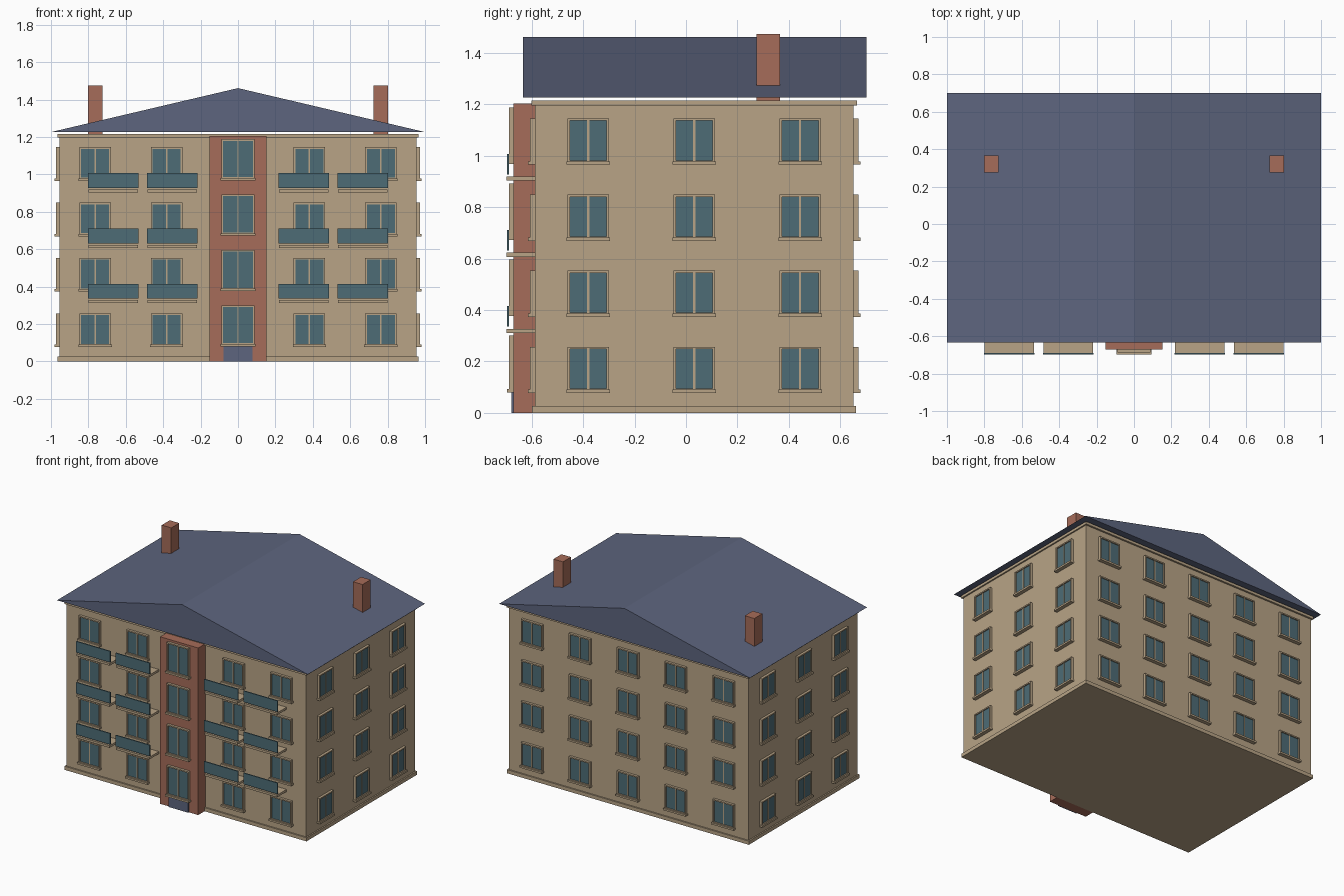
import bpy, bmesh, math
from mathutils import Matrix, Vector

if "Cube" in bpy.data.objects:
    bpy.data.objects.remove(bpy.data.objects["Cube"])


def material(name, rgb):
    m = bpy.data.materials.new(name)
    m.diffuse_color = (*rgb, 1)
    m.use_nodes = True
    m.node_tree.nodes["Principled BSDF"].inputs["Base Color"].default_value = m.diffuse_color
    return m


TAN = material("tan plaster", (0.48, 0.37, 0.24))
BRICK = material("red brick", (0.38, 0.15, 0.10))
SLATE = material("slate blue", (0.11, 0.13, 0.21))
TEAL = material("teal glass", (0.075, 0.15, 0.18))


def boxes(name, mat, specs):
    """One object from boxes: (x0, x1, y0, y1, z0, z1[, placement matrix])."""
    bm = bmesh.new()
    for s in specs:
        x0, x1, y0, y1, z0, z1 = s[:6]
        place = s[6] if len(s) > 6 else Matrix()
        centre = Vector(((x0 + x1) / 2, (y0 + y1) / 2, (z0 + z1) / 2))
        size = (x1 - x0, y1 - y0, z1 - z0)
        bmesh.ops.create_cube(bm, size=1, matrix=place
                              @ Matrix.Translation(centre)
                              @ Matrix.Diagonal((*size, 1)))
    return finish(name, mat, bm)


def finish(name, mat, bm):
    bmesh.ops.recalc_face_normals(bm, faces=bm.faces)
    me = bpy.data.meshes.new(name)
    bm.to_mesh(me)
    bm.free()
    me.materials.append(mat)
    ob = bpy.data.objects.new(name, me)
    bpy.context.collection.objects.link(ob)
    return ob


# Main dimensions
HX, Y0, Y1, YC = 0.955, -0.588, 0.652, 0.032
PITCH = 0.296
TOWER_Y = -0.67

# Walls with plinth and cornice
boxes("walls", TAN, [(-HX, HX, Y0, Y1, 0.0, 1.2)])
boxes("plinth", TAN, [(-0.965, 0.965, Y0 - 0.01, Y1 + 0.01, 0, 0.026)])
boxes("cornice", TAN, [(-0.965, 0.965, -0.6, 0.665, 1.196, 1.215)])

# Gabled roof, ridge running front to back
bm = bmesh.new()
front = bm.faces.new([bm.verts.new((x, -0.633, z))
                      for x, z in ((-1, 1.226), (1, 1.226), (0, 1.461))])
ext = bmesh.ops.extrude_face_region(bm, geom=[front], use_keep_orig=True)
bmesh.ops.translate(bm, vec=(0, 1.334, 0),
                    verts=[v for v in ext["geom"] if isinstance(v, bmesh.types.BMVert)])
finish("roof", SLATE, bm)

# Chimneys
for side, x in (("left", -0.763), ("right", 0.763)):
    boxes(side + "_chimney", BRICK,
          [(x - 0.038, x + 0.038, 0.275, 0.366, 1.2, 1.474)])

# Stair tower and entrance door
boxes("stair_tower", BRICK, [(-0.152, 0.152, TOWER_Y, Y0 + 0.01, 0, 1.204)])
boxes("entrance_door", SLATE, [(-0.078, 0.078, TOWER_Y - 0.008, TOWER_Y, 0, 0.085)])


def windows(name, origin, angle, columns, base, height, half):
    """Grid of framed windows on a wall; local -y points outward."""
    m = Matrix.Translation(origin) @ Matrix.Rotation(angle, 4, "Z")
    frames, panes, sills = [], [], []
    bar, depth = 0.009, 0.018
    for c in columns:
        for floor in range(4):
            z0 = base + floor * PITCH
            z1 = z0 + height
            a, b = c - half, c + half
            frames += [(a, a + bar, -depth, 0, z0, z1, m),
                       (b - bar, b, -depth, 0, z0, z1, m),
                       (a + bar, b - bar, -depth, 0, z1 - bar, z1, m),
                       (a + bar, b - bar, -depth, 0, z0, z0 + bar, m),
                       (c - 0.004, c + 0.004, -0.014, 0, z0 + bar, z1 - bar, m)]
            panes.append((a + bar, b - bar, -0.010, 0, z0 + bar, z1 - bar, m))
            sills.append((a - 0.005, b + 0.005, -0.027, 0, z0 - 0.008, z0 + 0.005, m))
    boxes(name + "_window_frames", TAN, frames)
    boxes(name + "_window_glass", TEAL, panes)
    boxes(name + "_window_sills", TAN, sills)


# Windows on every side and on the tower
outer = [-0.764, -0.382, 0.382, 0.764]
side_cols = [-0.412, 0, 0.412]
windows("front", (0, Y0, 0), 0, outer, 0.085, 0.172, 0.084)
windows("back", (0, Y1, 0), math.pi, outer + [0], 0.085, 0.172, 0.084)
windows("right", (HX, YC, 0), math.pi / 2, side_cols, 0.085, 0.172, 0.08)
windows("left", (-HX, YC, 0), -math.pi / 2, side_cols, 0.085, 0.172, 0.08)
windows("tower", (0, TOWER_Y, 0), 0, [0], 0.088, 0.212, 0.088)

# Balconies on the upper three floors
slabs, rails = [], []
for c in (-0.667, -0.352, 0.352, 0.667):
    for floor in range(3):
        z = 0.311 + floor * PITCH
        slabs.append((c - 0.132, c + 0.132, -0.698, Y0 + 0.005, z, z + 0.016))
        rails.append((c - 0.135, c + 0.135, -0.697, -0.689, z + 0.024, z + 0.104))
boxes("balcony_slabs", TAN, slabs)
boxes("balcony_railings", TEAL, rails)
